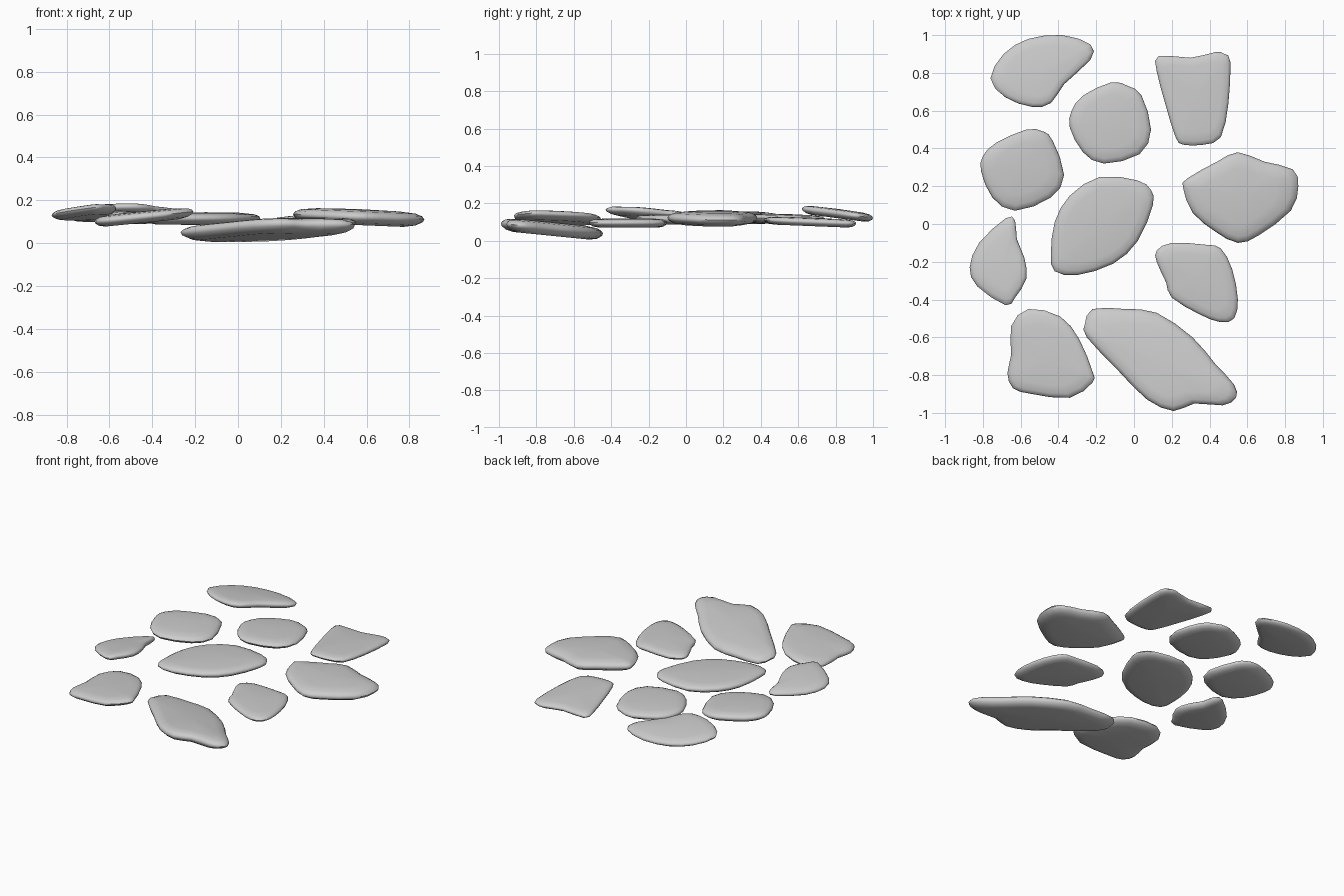
import bpy
import math
from mathutils import Vector

if "Cube" in bpy.data.objects:
    bpy.data.objects.remove(bpy.data.objects["Cube"], do_unlink=True)

# One pale stone colour for every slab
STONE = (0.6, 0.6, 0.6, 1.0)
stone_material = bpy.data.materials.new("pale_stone")
stone_material.use_nodes = True
stone_material.diffuse_color = STONE
stone_material.node_tree.nodes["Principled BSDF"].inputs["Base Color"].default_value = STONE


def soften(points):
    """Round a closed outline by adding a curved midpoint to each edge."""
    result = []
    count = len(points)
    for i in range(count):
        before, start = points[i - 1], points[i]
        end, after = points[(i + 1) % count], points[(i + 2) % count]
        result.append(start)
        result.append((start + end) * 0.5625 - (before + after) * 0.0625)
    return result


def slab(name, outline, height, thickness, slope_x=0.0, slope_y=0.0):
    """Worn flat stone: rings of one outline, domed on top, tilted by its slopes."""
    points = soften([Vector(p) for p in outline])
    count = len(points)
    centre = sum(points, Vector((0, 0))) / count
    radius = sum((p - centre).length for p in points) / count

    # Each ring is an inset (in thicknesses) and a level (in half thicknesses)
    rings = [(1.1, -1.0), (0.45, -0.75), (0.08, -0.3), (0.0, 0.05),
             (0.12, 0.4), (0.45, 0.7), (1.3, 0.9)]
    verts, faces = [], []

    def add(p, level):
        d = p - centre
        tilt = d.x * slope_x + d.y * slope_y
        verts.append((p.x, p.y, height + tilt + level * thickness / 2))

    for inset, level in rings:
        scale = 1 - inset * thickness / radius
        for p in points:
            add(centre + (p - centre) * scale, level)
    for r in range(len(rings) - 1):
        for i in range(count):
            j = (i + 1) % count
            a, b = r * count, (r + 1) * count
            faces.append((a + i, a + j, b + j, b + i))

    # Close the underside and the crown with fans
    top = (len(rings) - 1) * count
    add(centre, -1.0)
    add(centre, 1.0)
    under, crown = len(verts) - 2, len(verts) - 1
    for i in range(count):
        j = (i + 1) % count
        faces.append((under, j, i))
        faces.append((crown, top + i, top + j))

    mesh = bpy.data.meshes.new(name)
    mesh.from_pydata(verts, [], faces)
    mesh.materials.append(stone_material)
    mesh.update()
    obj = bpy.data.objects.new(name, mesh)
    bpy.context.collection.objects.link(obj)
    bpy.ops.object.select_all(action="DESELECT")
    bpy.context.view_layer.objects.active = obj
    obj.select_set(True)
    bpy.ops.object.shade_smooth_by_angle(angle=math.radians(60))


# Back row; outlines run counter-clockwise from above
slab("back_right_slab",
     [(-.76, .77), (-.68, .67), (-.54, .62), (-.44, .64), (-.37, .74), (-.23, .87),
      (-.23, .95), (-.38, 1), (-.56, .98), (-.69, .9)],
     height=.145, thickness=.05, slope_y=-.13)
slab("back_left_slab",
     [(.12, .81), (.17, .62), (.22, .46), (.26, .42), (.37, .42), (.46, .46),
      (.5, .64), (.51, .86), (.48, .9), (.43, .91), (.3, .88), (.13, .89)],
     height=.1, thickness=.045, slope_y=-.04)

# Round pair
slab("round_back_slab",
     [(-.34, .51), (-.27, .38), (-.16, .32), (.03, .37), (.09, .5), (.04, .68),
      (-.03, .73), (-.12, .75), (-.27, .68), (-.33, .6)],
     height=.115, thickness=.055, slope_y=-.03)
slab("round_right_slab",
     [(-.81, .28), (-.75, .14), (-.63, .07), (-.44, .14), (-.37, .26), (-.43, .44),
      (-.48, .49), (-.57, .5), (-.73, .43), (-.8, .36)],
     height=.125, thickness=.06, slope_x=-.04)

# Middle row
slab("centre_slab",
     [(-.44, -.16), (-.42, -.25), (-.3, -.27), (-.11, -.21), (.02, -.09), (.1, .1),
      (.09, .18), (.02, .23), (-.18, .25), (-.34, .15), (-.42, .01)],
     height=.115, thickness=.055)
slab("left_side_slab",
     [(.26, .19), (.31, .06), (.43, -.04), (.55, -.1), (.66, -.06), (.83, .07),
      (.87, .2), (.84, .29), (.69, .33), (.55, .38), (.44, .33), (.28, .24)],
     height=.122, thickness=.075, slope_x=-.04)
slab("right_side_slab",
     [(-.87, -.23), (-.83, -.33), (-.68, -.43), (-.63, -.39), (-.57, -.29),
      (-.58, -.18), (-.62, -.08), (-.63, .02), (-.68, .03), (-.82, -.1)],
     height=.145, thickness=.05, slope_x=.1, slope_y=-.08)

# Front row
slab("front_left_slab",
     [(.12, -.2), (.17, -.31), (.2, -.39), (.35, -.48), (.46, -.52), (.53, -.5),
      (.55, -.4), (.52, -.24), (.46, -.13), (.38, -.11), (.2, -.1), (.12, -.14)],
     height=.095, thickness=.05)
slab("front_right_slab",
     [(-.67, -.79), (-.64, -.87), (-.54, -.9), (-.34, -.92), (-.22, -.84), (-.22, -.78),
      (-.29, -.61), (-.39, -.49), (-.56, -.45), (-.65, -.54), (-.65, -.69)],
     height=.12, thickness=.055, slope_x=.1)
slab("front_large_slab",
     [(-.26, -.53), (-.25, -.6), (-.08, -.78), (.07, -.93), (.21, -.99), (.32, -.95),
      (.47, -.96), (.54, -.92), (.53, -.85), (.43, -.74), (.31, -.6), (.12, -.47),
      (-.05, -.45), (-.22, -.45)],
     height=.065, thickness=.075, slope_y=-.1)
